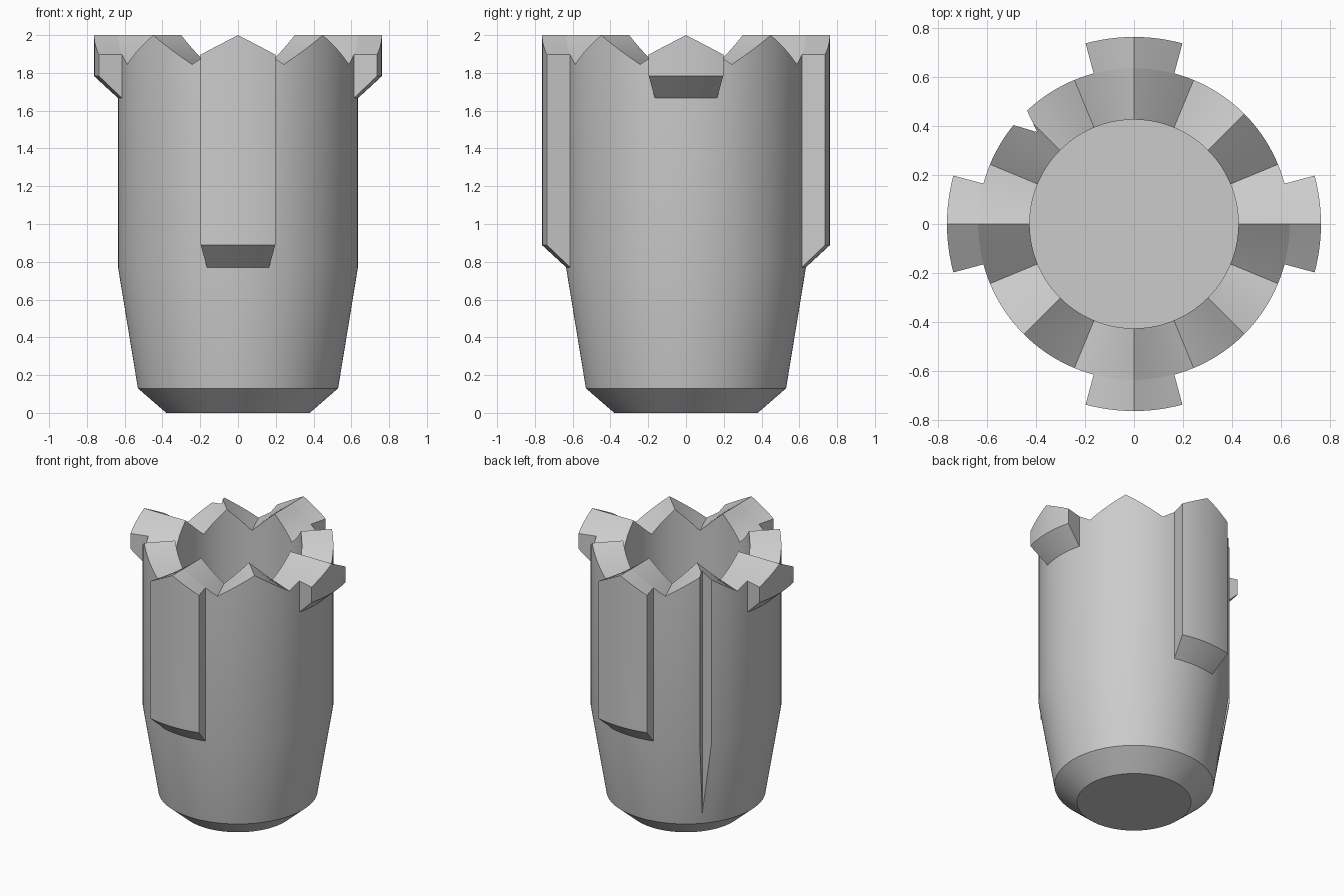
import bpy, bmesh, math
from math import sin, cos, radians

cube = bpy.data.objects.get("Cube")
if cube:
    bpy.data.objects.remove(cube, do_unlink=True)

R_BODY, R_BORE, R_KEY = 0.635, 0.425, 0.762
FLOOR, PEAK, VALLEY = 0.25, 2.0, 1.845
STEP = 2.5            # degrees per facet
TOOTH = 45            # degrees per crown tooth

steel = bpy.data.materials.new("plain grey")
steel.use_nodes = True
grey = (0.6, 0.6, 0.6, 1)
steel.diffuse_color = grey
steel.node_tree.nodes["Principled BSDF"].inputs["Base Color"].default_value = grey


def crown(deg):
    """Height of the toothed rim at an angle."""
    off = abs((deg + TOOTH / 2) % TOOTH - TOOTH / 2)
    return PEAK - (PEAK - VALLEY) * off / (TOOTH / 2)


def polar(r, deg, z):
    a = radians(deg)
    return (r * cos(a), r * sin(a), z)


def finish(name, bm):
    bmesh.ops.recalc_face_normals(bm, faces=bm.faces)
    mesh = bpy.data.meshes.new(name)
    bm.to_mesh(mesh)
    bm.free()
    obj = bpy.data.objects.new(name, mesh)
    bpy.context.collection.objects.link(obj)
    mesh.materials.append(steel)
    return obj


def smooth(obj):
    bpy.ops.object.select_all(action='DESELECT')
    obj.select_set(True)
    bpy.context.view_layer.objects.active = obj
    bpy.ops.object.shade_smooth_by_angle(angle=radians(25))


def bridge(bm, a, b):
    for i in range(len(a) - 1):
        bm.faces.new((a[i], a[i + 1], b[i + 1], b[i]))


# Hollow body with a toothed rim
bm = bmesh.new()
columns = []
for i in range(int(360 / STEP)):
    d = i * STEP
    top = crown(d)
    profile = [(0.38, 0), (0.53, 0.13), (R_BODY, 0.77), (R_BODY, top),
               (R_BORE, top), (R_BORE, FLOOR)]
    columns.append([bm.verts.new(polar(r, d, z)) for r, z in profile])
for i, col in enumerate(columns):
    bridge(bm, columns[i - 1], col)
bm.faces.new([c[0] for c in columns])
bm.faces.new([c[-1] for c in columns])
body = finish("body", bm)

# V groove cut down one side of the body
bm = bmesh.new()
apex, edge_a, edge_b = (-0.394, 0.374), (-0.455, 0.502), (-0.541, 0.418)
low = [bm.verts.new((x, y, 0.1)) for x, y in (apex, edge_a, edge_b)]
face = bm.faces.new(low)
up = bmesh.ops.extrude_face_region(bm, geom=[face])["geom"]
bmesh.ops.translate(bm, vec=(0, 0, 2.1),
                    verts=[v for v in up if isinstance(v, bmesh.types.BMVert)])
cutter = finish("groove_cutter", bm)
cutter.hide_render = True
mod = body.modifiers.new("groove", 'BOOLEAN')
mod.operation = 'DIFFERENCE'
mod.solver = 'EXACT'
mod.object = cutter
bpy.ops.object.select_all(action='DESELECT')
body.select_set(True)
bpy.context.view_layer.objects.active = body
bpy.ops.object.modifier_apply(modifier=mod.name)
bpy.data.objects.remove(cutter, do_unlink=True)
smooth(body)


# Outer keys: long at front and back, short at the sides
def key(name, centre, foot):
    bm = bmesh.new()
    cols = []
    for i in range(-6, 7):
        d = centre + i * STEP
        top = crown(d)
        profile = [(R_BODY - 0.001, foot), (R_KEY, foot + 0.118),
                   (R_KEY, top), (R_BODY - 0.001, top)]
        cols.append([bm.verts.new(polar(r, d, z)) for r, z in profile])
    for a, b in zip(cols, cols[1:]):
        bridge(bm, a, b)
    bm.faces.new(cols[0])
    bm.faces.new(cols[-1])
    smooth(finish(name, bm))


for name, centre, foot in (("left_key", 0, 1.665), ("back_key", 90, 0.77),
                           ("right_key", 180, 1.665), ("front_key", 270, 0.77)):
    key(name, centre, foot)
